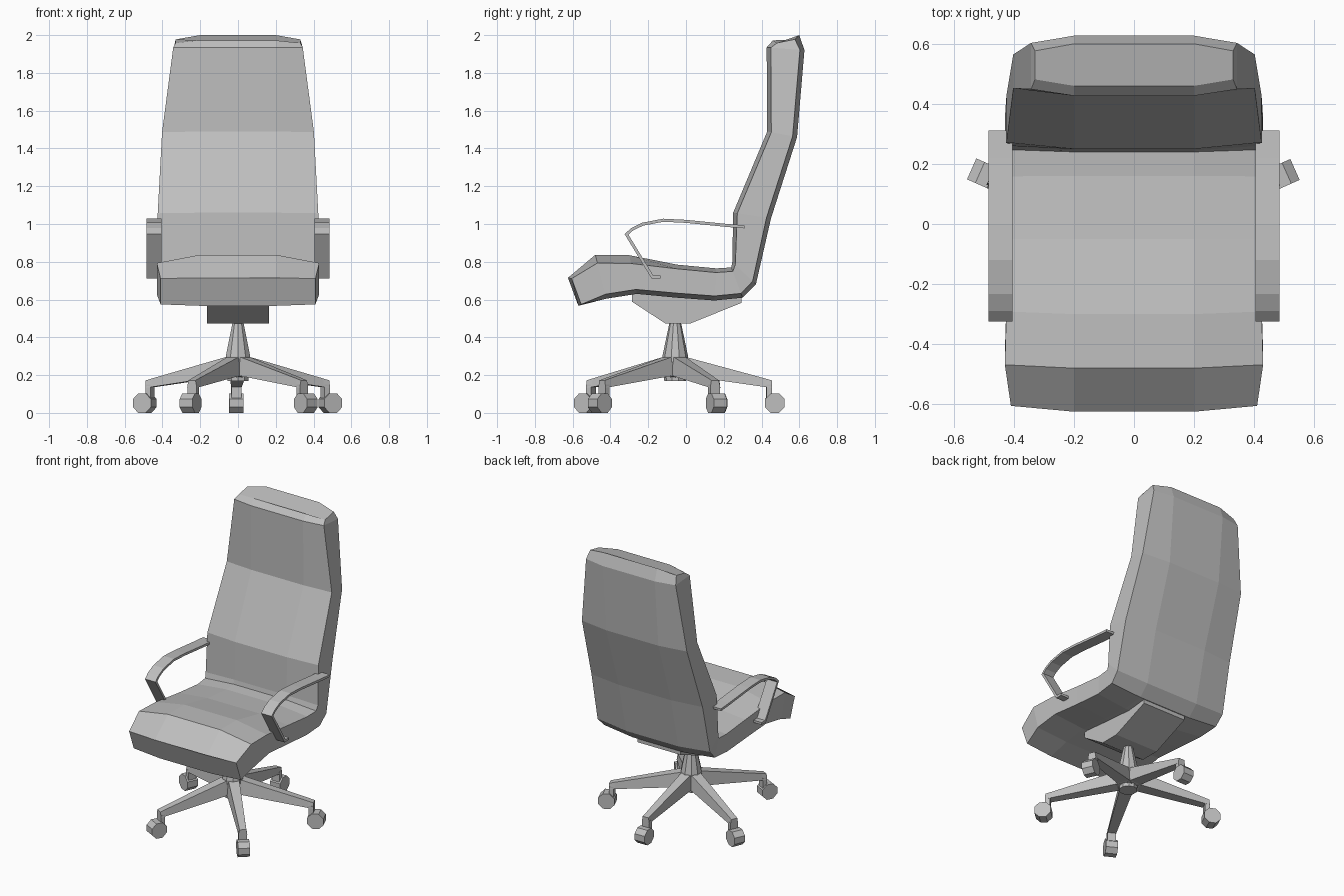
import bpy, math
from mathutils import Vector, Matrix

if "Cube" in bpy.data.objects:
    bpy.data.objects.remove(bpy.data.objects["Cube"])

grey = bpy.data.materials.new("grey")
grey.diffuse_color = (0.52, 0.52, 0.52, 1)
grey.use_nodes = True
grey.node_tree.nodes["Principled BSDF"].inputs["Base Color"].default_value = grey.diffuse_color


def make(name, verts, faces):
    me = bpy.data.meshes.new(name)
    me.from_pydata([tuple(v) for v in verts], [], faces)
    me.materials.append(grey)
    ob = bpy.data.objects.new(name, me)
    bpy.context.collection.objects.link(ob)
    # consistent outward normals
    import bmesh
    bm = bmesh.new()
    bm.from_mesh(me)
    bmesh.ops.recalc_face_normals(bm, faces=bm.faces)
    bm.to_mesh(me)
    bm.free()
    return ob


def loft(name, rings):
    """Skin closed rings of equal length and cap both ends."""
    n = len(rings[0])
    verts = [v for r in rings for v in r]
    faces = [(i * n + j, i * n + (j + 1) % n, (i + 1) * n + (j + 1) % n, (i + 1) * n + j)
             for i in range(len(rings) - 1) for j in range(n)]
    faces += [tuple(range(n)), tuple(range(len(verts) - n, len(verts)))]
    return make(name, verts, faces)


# Seat and back shell: ribs of (inner y, inner z, outer y, outer z, half width)
ribs = [(-.625, .715, -.57, .567, .41), (-.48, .837, -.42, .605, .43),
        (-.30, .835, -.26, .63, .425), (-.05, .785, -.05, .61, .42),
        (.16, .765, .15, .595, .42), (.24, .77, .30, .61, .425),
        (.245, .80, .37, .68, .43), (.25, 1.06, .45, 1.03, .425),
        (.43, 1.49, .588, 1.46, .402), (.427, 1.935, .627, 1.92, .343),
        (.46, 1.972, .60, 2.0, .33)]
rings = []
for k, (iy, iz, oy, oz, w) in enumerate(ribs):
    inner, outer = Vector((0, iy, iz)), Vector((0, oy, oz))
    d = (outer - inner).normalized()
    front, top = k == 0, k == len(ribs) - 1
    shift = Vector((0, .018 if front else 0, -.018 if top else 0))
    drop = .045 if k in (1, 2) else (.004 if front else .022)
    ei = inner + d * drop + shift
    eo = outer - d * (.008 if front else .024) + shift
    ring = []
    for x, p in ((-w, ei), (-.2, inner), (.2, inner), (w, ei),
                 (w, eo), (.2, outer), (-.2, outer), (-w, eo)):
        ring.append(p + Vector((x, 0, 0)))
    rings.append(ring)
loft("seat_and_back_shell", rings)

# Armrests: flat strap bent along a side path
path = [Vector(p) for p in ((.31, .985), (.22, .992), (.0, 1.014), (-.12, 1.02), (-.23, .999),
                            (-.285, .972), (-.315, .945), (-.178, .72), (-.135, .72))]
for side, label in ((-1, "left"), (1, "right")):
    rings = []
    for i, p in enumerate(path):
        a = (p - path[max(i - 1, 0)]).normalized()
        b = (path[min(i + 1, len(path) - 1)] - p).normalized()
        t = (a + b).normalized()
        n = Vector((-t.y, t.x)) * .008 / max(t.dot(b if b.length else a), .5)
        q, r = p + n, p - n
        rings.append([(side * .405, *q), (side * .485, *q), (side * .485, *r), (side * .405, *r)])
    loft(label + "_armrest", rings)

# Tilt mechanism under the seat
prof = [(-.285, .64), (-.285, .588), (-.11, .474), (.025, .474), (.295, .583), (.295, .625)]
loft("tilt_mechanism", [[(x, y, z) for y, z in prof] for x in (-.165, .165)])

# Column and hub
CY = -.057
def circle(r, z, n=10):
    return [(r * math.cos(2 * math.pi * (i + .5) / n), CY + r * math.sin(2 * math.pi * (i + .5) / n), z)
            for i in range(n)]
loft("column", [circle(.07, .27), circle(.068, .30), circle(.03, .48)])
loft("hub", [circle(.058, .168), circle(.064, .29)])

# Five legs, each with a post and a wheel
for i, (ang, reach) in enumerate(((24, .52), (91, .512), (156, .525), (242, .52), (312, .522))):
    m = Matrix.Translation((0, CY, 0)) @ Matrix.Rotation(math.radians(ang), 4, 'Z')

    def section(x, hw_top, hw_low, top, low):
        return [m @ Vector(v) for v in ((x, -hw_top, top), (x, hw_top, top),
                                        (x, hw_low, low), (x, -hw_low, low))]
    loft(f"leg_{i}", [section(.02, .036, .045, .298, .185),
                      section(.07, .034, .043, .292, .195),
                      section(reach - .035, .022, .028, .182, .137),
                      section(reach, .022, .028, .172, .132)])
    loft(f"caster_post_{i}", [section(reach - .03, .027, .027, .15, .06),
                              section(reach, .027, .027, .15, .06)])
    # Eight-sided wheel rolling outwards
    wheel = []
    for y in (-.038, .038):
        wheel.append([m @ Vector((reach + .015 + .056 * math.cos(math.pi * (j + .5) / 4), y,
                                  .0517 + .056 * math.sin(math.pi * (j + .5) / 4) + .004))
                      for j in range(8)])
    low = min(v.z for r in wheel for v in r)
    wheel = [[v - Vector((0, 0, low)) for v in r] for r in wheel]
    loft(f"caster_wheel_{i}", wheel)
